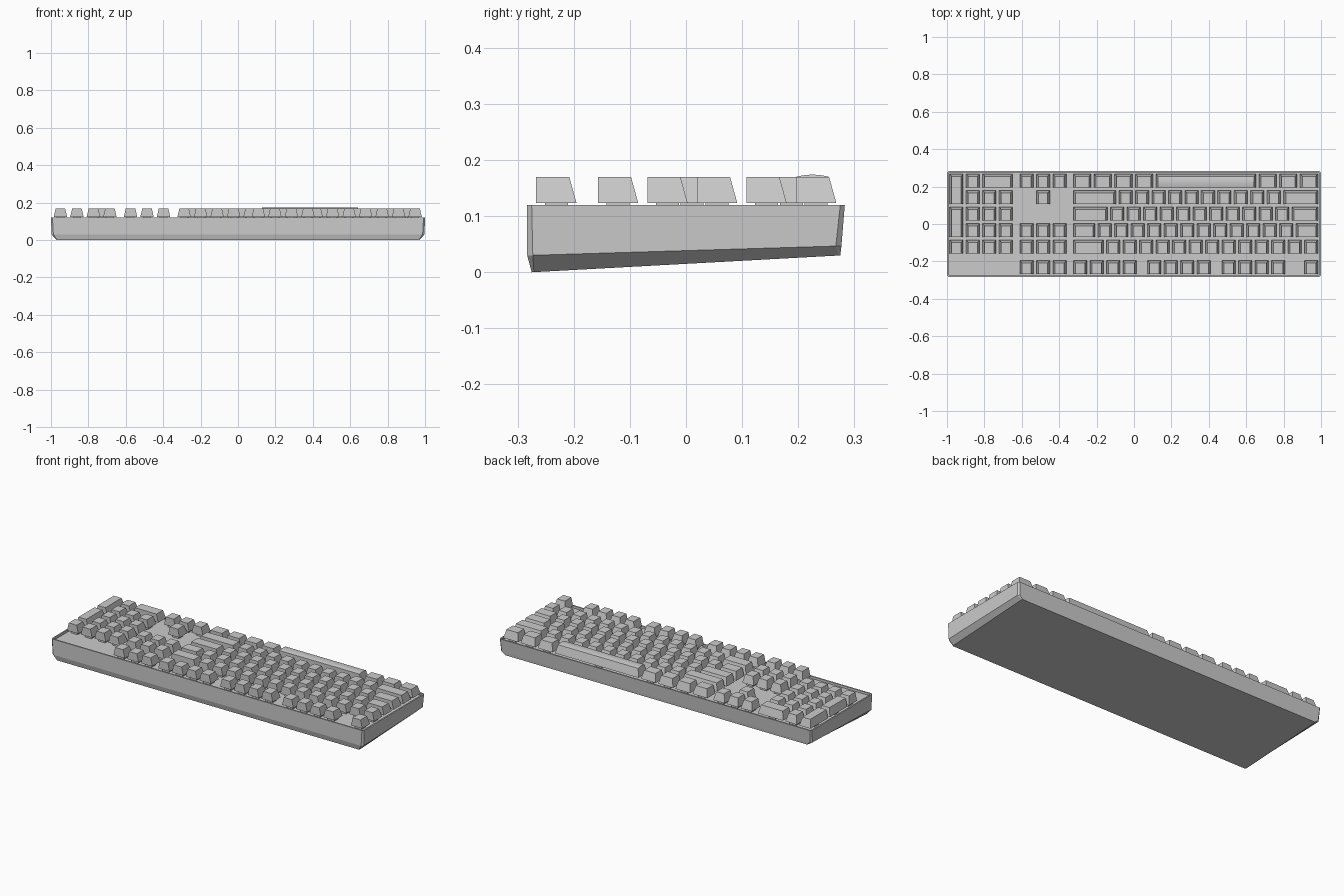
import bpy, bmesh

if "Cube" in bpy.data.objects:
    bpy.data.objects.remove(bpy.data.objects["Cube"])

U = 0.0882            # key pitch
X0 = 0.991            # escape-side edge of the key field
ROW_Y = {"function": -0.231, "number": -0.121, "upper": -0.033,
         "home": 0.0555, "lower": 0.1435, "bottom": 0.232}


def finish(bm, name):
    bmesh.ops.recalc_face_normals(bm, faces=bm.faces)
    mesh = bpy.data.meshes.new(name)
    bm.to_mesh(mesh)
    bm.free()
    obj = bpy.data.objects.new(name, mesh)
    bpy.context.collection.objects.link(obj)
    return obj


def loft(bm, rings):
    loops = [[bm.verts.new(p) for p in r] for r in rings]
    n = len(loops[0])
    for a, b in zip(loops, loops[1:]):
        for i in range(n):
            bm.faces.new((a[i], a[(i + 1) % n], b[(i + 1) % n], b[i]))
    bm.faces.new(loops[0][::-1])
    bm.faces.new(loops[-1])


def rect(x0, x1, y0, y1, z):
    return [(x0, y0, z), (x1, y0, z), (x1, y1, z), (x0, y1, z)]


def case_ring(x, y0, y1, z0, z1, c):
    # chamfered rectangle whose height runs from z0 (front) to z1 (back)
    pts = [(-x + c, y0), (x - c, y0), (x, y0 + c), (x, y1 - c),
           (x - c, y1), (-x + c, y1), (-x, y1 - c), (-x, y0 + c)]
    return [(px, py, z0 + (z1 - z0) * (py - y0) / (y1 - y0)) for px, py in pts]


# Case: wedge tub with chamfered underside, thin rim and recessed plate
bm = bmesh.new()
loft(bm, [case_ring(0.97, -0.275, 0.275, 0.0, 0.03, 0.004),
          case_ring(0.997, -0.283, 0.277, 0.03, 0.047, 0.010),
          case_ring(1.0, -0.283, 0.283, 0.12, 0.12, 0.008),
          case_ring(0.992, -0.275, 0.275, 0.12, 0.12, 0.003),
          case_ring(0.992, -0.275, 0.275, 0.107, 0.107, 0.003)])
finish(bm, "case")


def key(bm, start, width, y, tall=1, arched=False):
    xb, xa = X0 - start * U - 0.008, X0 - (start + width) * U + 0.008
    ya, yb = y - 0.036, y + 0.036 + (tall - 1) * U
    zb, zt, t = 0.123, 0.17, 0.011
    yt = yb - 0.013
    if arched:
        # long bar: extruded profile with a gently crowned top
        prof = [(ya, zb), (yb, zb)]
        for i in range(7):
            s = i / 6
            prof.append((yt + (ya - yt) * s, zt + 0.004 * 4 * s * (1 - s)))
        ends = []
        for x, sgn in ((xa, 1), (xb, -1)):
            ends.append([(x + (sgn * t if z > zb else 0), py, z) for py, z in prof])
        loft(bm, ends)
    else:
        loft(bm, [rect(xa, xb, ya, yb, zb), rect(xa + t, xb - t, ya, yt, zt)])
    # switch stem under the cap
    cx, cy, h = (xa + xb) / 2, (ya + yb) / 2, 0.0205
    loft(bm, [rect(cx - h, cx + h, cy - h, cy + h, 0.106),
              rect(cx - h, cx + h, cy - h, cy + h, 0.124)])


def row_of_keys(name, row, start, widths):
    # negative widths are gaps
    bm = bmesh.new()
    for w in widths:
        if w > 0:
            key(bm, start, w, ROW_Y[row], arched=w > 5)
        start += abs(w)
    finish(bm, name)


# Main typing block
main = {
    "function": [1, -1] + [1] * 4 + [-0.5] + [1] * 4 + [-0.5] + [1] * 4,
    "number": [1] * 13 + [2],
    "upper": [1.5] + [1] * 12 + [1.5],
    "home": [1.75] + [1] * 11 + [2.25],
    "lower": [2.25] + [1] * 10 + [2.75],
    "bottom": [1.25] * 3 + [6.25] + [1.25] * 4,
}
for row, widths in main.items():
    row_of_keys(row + "_row_keys", row, 0, widths)

# Navigation cluster and arrow keys
for row in ("function", "number", "upper", "bottom"):
    row_of_keys(row + "_navigation_keys", row, 15.25, [1, 1, 1])
row_of_keys("up_arrow_key", "lower", 16.25, [1])

# Number pad
pad = {"number": [1] * 4, "upper": [1] * 3, "home": [1] * 3,
       "lower": [1] * 3, "bottom": [2, 1]}
for row, widths in pad.items():
    row_of_keys(row + "_numpad_keys", row, 18.5, widths)

# Double-height number pad keys
for name, row in (("numpad_plus_key", "upper"), ("numpad_enter_key", "lower")):
    bm = bmesh.new()
    key(bm, 21.5, 1, ROW_Y[row], tall=2)
    finish(bm, name)
